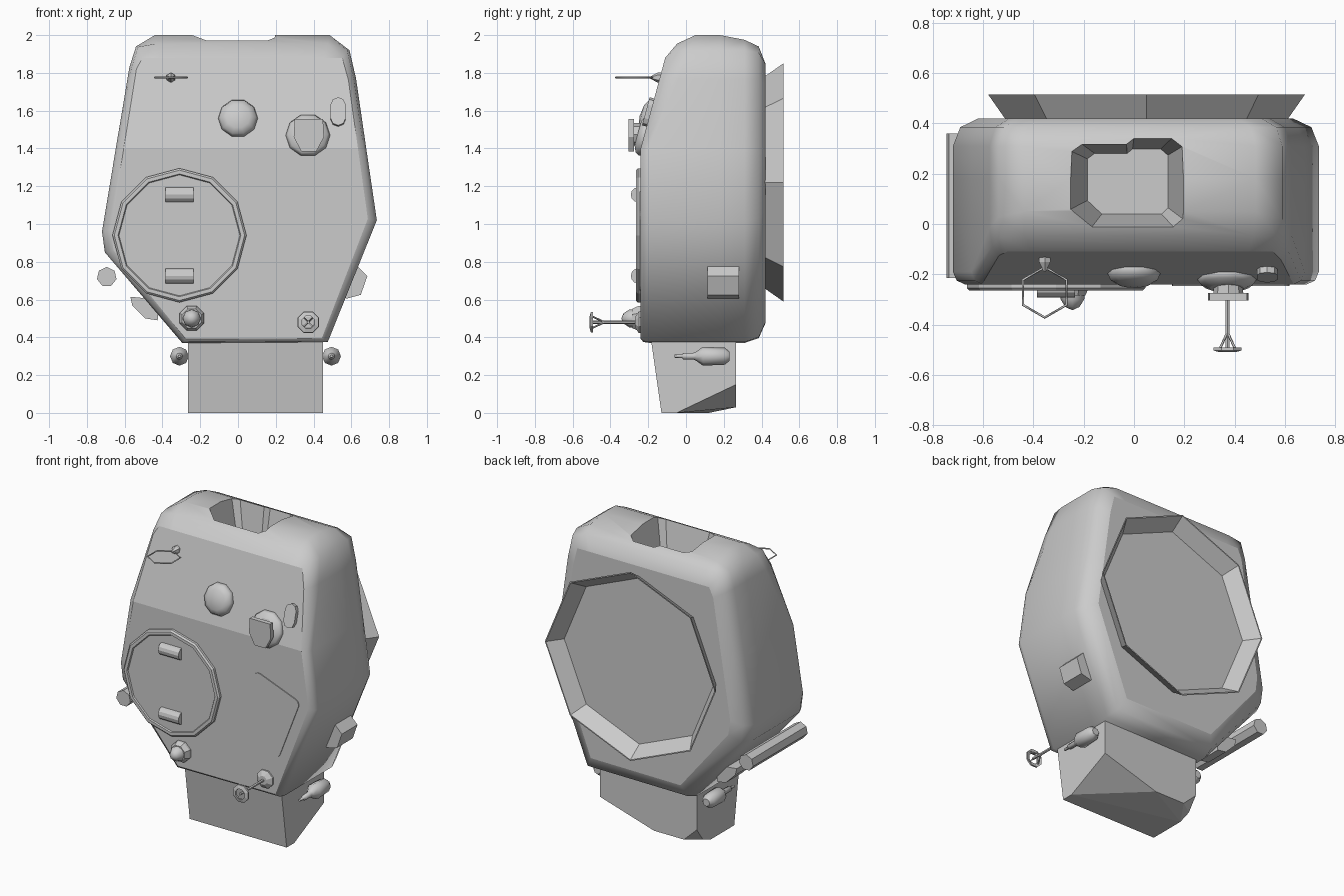
import bpy, bmesh, math
from mathutils import Vector, Matrix

if "Cube" in bpy.data.objects:
    bpy.data.objects.remove(bpy.data.objects["Cube"])

TILT = -math.atan2(0.13, 0.48)      # lean of the upper front plate


def front_y(z):
    return -0.24 + max(0.0, z - 1.4) * 0.13 / 0.48


def loft(name, rings, caps=True, closed=False, smooth=False):
    """Skin a list of equal-length rings."""
    bm = bmesh.new()
    vs = [[bm.verts.new(p) for p in r] for r in rings]
    n = len(rings[0])
    pairs = list(zip(vs, vs[1:])) + ([(vs[-1], vs[0])] if closed else [])
    for a, b in pairs:
        for i in range(n):
            j = (i + 1) % n
            bm.faces.new((a[i], a[j], b[j], b[i])).smooth = smooth
    if caps and not closed:
        bm.faces.new(vs[0])
        bm.faces.new(vs[-1])
    bmesh.ops.remove_doubles(bm, verts=bm.verts, dist=0.0005)
    bmesh.ops.recalc_face_normals(bm, faces=bm.faces)
    me = bpy.data.meshes.new(name)
    bm.to_mesh(me)
    bm.free()
    ob = bpy.data.objects.new(name, me)
    bpy.context.collection.objects.link(ob)
    return ob


def prism(name, poly, y0, y1, c=(0, 0, 0), rot=0):
    """Extrude an x,z outline along y."""
    ob = loft(name, [[(x, y, z) for x, z in poly] for y in (y0, y1)])
    ob.data.transform(Matrix.Translation(c) @ Matrix.Rotation(rot, 4, 'X'))
    return ob


def lathe(name, c, prof, n=8, rot=0, phase=0.0, closed=False, smooth=False):
    """Turn (distance forward, radius) pairs about the y axis."""
    ang = [2 * math.pi * (i + phase) / n for i in range(n)]
    rings = [[(r * math.sin(a), -d, r * math.cos(a)) for a in ang] for d, r in prof]
    ob = loft(name, rings, closed=closed, smooth=smooth)
    ob.data.transform(Matrix.Translation(c) @ Matrix.Rotation(rot, 4, 'X'))
    return ob


def wire(name, paths, r, cyclic=False):
    cu = bpy.data.curves.new(name, 'CURVE')
    cu.dimensions = '3D'
    cu.bevel_depth = r
    cu.bevel_resolution = 0
    cu.use_fill_caps = True
    for pts in paths:
        s = cu.splines.new('POLY')
        s.points.add(len(pts) - 1)
        for p, q in zip(s.points, pts):
            p.co = (*q, 1)
        s.use_cyclic_u = cyclic
    ob = bpy.data.objects.new(name, cu)
    bpy.context.collection.objects.link(ob)
    return ob


# Main shell: one outline, inset and placed at several depths
outline = [(0.475, 0.375), (0.735, 1.02), (0.679, 1.4), (0.625, 1.77), (0.59, 1.92),
           (0.485, 2.0), (-0.44, 2.0), (-0.54, 1.94), (-0.575, 1.83), (-0.647, 1.4),
           (-0.72, 0.96), (-0.705, 0.85), (-0.295, 0.37)]


def section(kx, kz, ztop, depth):
    ring = []
    for x, z in outline:
        z2 = min(1.4 + (z - 1.4) * kz, ztop)
        ring.append((x * kx, depth(z2), z2))
    return ring


bm = bmesh.new()
sections = [
    section(0.935, 0.98, 1.88, front_y),
    section(0.98, 0.995, 1.955, lambda z: front_y(z) + 0.015 + max(0, z - 1.4) * 0.05),
    section(1, 1, 2.0, lambda z: front_y(z) + 0.05 + max(0, z - 1.4) * 0.13),
    section(1, 1, 2.0, lambda z: 0.18),
    section(1, 1, 1.975, lambda z: 0.31),
    section(0.96, 0.975, 1.94, lambda z: 0.385),
    section(0.86, 0.9, 1.85, lambda z: 0.42)]
vs = [[bm.verts.new(p) for p in r] for r in sections]
n = len(outline)
for a, b in zip(vs, vs[1:]):
    for i in range(n):
        j = (i + 1) % n
        bm.faces.new((a[i], a[j], b[j], b[i])).smooth = True
f = vs[0]
bm.faces.new(f[2:10])               # leaning upper plate
bm.faces.new(f[9:] + f[:3])         # upright lower plate
bm.faces.new(vs[-1])
bmesh.ops.recalc_face_normals(bm, faces=bm.faces)
me = bpy.data.meshes.new("shell")
bm.to_mesh(me)
bm.free()
shell = bpy.data.objects.new("shell", me)
bpy.context.collection.objects.link(shell)

# Tapered opening in the roof
hole = [(-0.25, 0.29), (-0.21, 0.32), (-0.03, 0.32), (0, 0.345), (0.155, 0.345),
        (0.195, 0.31), (0.195, 0.02), (0.16, -0.015), (-0.17, -0.015), (-0.25, 0.06)]


def hole_ring(k, z):
    return [(-0.02 + (x + 0.02) * k, 0.18 + (y - 0.18) * k, z) for x, y in hole]


cutter = loft("roof_opening_cutter", [hole_ring(1.06, 2.05), hole_ring(0.72, 1.72)])
cutter.hide_render = True
mod = shell.modifiers.new("roof_opening", 'BOOLEAN')
mod.object = cutter
mod.solver = 'EXACT'
bpy.context.view_layer.objects.active = shell
bpy.ops.object.modifier_apply(modifier=mod.name)
bpy.data.objects.remove(cutter)

# Neck with broken-off underside
bm = bmesh.new()
for p in [(-0.265, -0.19, 0.42), (0.45, -0.19, 0.42), (0.45, 0.265, 0.42), (-0.265, 0.265, 0.42),
          (-0.265, -0.13, 0), (0.45, -0.13, 0), (0.45, -0.05, 0), (0.45, 0.265, 0.15),
          (0.05, 0.265, 0.03), (-0.17, 0.265, 0.03), (-0.265, 0.12, 0), (-0.265, 0.2, 0.03),
          (-0.265, 0.265, 0.12)]:
    bm.verts.new(p)
bmesh.ops.convex_hull(bm, input=bm.verts)
bmesh.ops.dissolve_limit(bm, angle_limit=0.02, verts=bm.verts, edges=bm.edges)
me = bpy.data.meshes.new("neck")
bm.to_mesh(me)
bm.free()
bpy.context.collection.objects.link(bpy.data.objects.new("neck", me))

# Flared collar on the back
lathe("back_collar", (0.05, 0, 1.22), [(-0.415, 0.56), (-0.515, 0.63), (-0.515, 0.622), (-0.415, 0.55)],
      8, closed=True)

# Round hatch with two grips
lathe("hatch", (-0.31, 0, 0.94), [(0.22, 0.355), (0.255, 0.355), (0.265, 0.345), (0.265, 0.325), (0.257, 0.32)], 12)
for z in (1.155, 0.725):
    arc = [(0.04 * math.cos(math.pi * k / 6), 0.038 * math.sin(math.pi * k / 6)) for k in range(7)]
    loft("hatch_grip", [[(x, -0.254 - b, z + a) for a, b in arc] for x in (-0.385, -0.235)])

# Slanted access panel with rounded corners
M = Matrix.Rotation(math.radians(-21), 2)
panel = []
for k, (sx, sz) in enumerate([(1, 1), (-1, 1), (-1, -1), (1, -1)]):
    for t in range(4):
        a = math.pi / 2 * (k + t / 3)
        p = M @ Vector((sx * 0.14 + 0.035 * math.cos(a), sz * 0.19 + 0.035 * math.sin(a)))
        panel.append((p.x + 0.385, p.y + 0.91))
prism("access_panel", panel, -0.22, -0.246)

# Domes and slot lamp on the leaning plate
lathe("round_lamp", (0, front_y(1.56), 1.56), [(-0.03, 0.09), (0, 0.105), (0.025, 0.095), (0.042, 0.065), (0.05, 0)],
      10, TILT, 0.5, smooth=True)
lathe("viewer_base", (0.37, front_y(1.47), 1.47), [(-0.03, 0.1), (0, 0.118), (0.02, 0.105), (0.035, 0.07)],
      10, TILT, 0.5, smooth=True)
lathe("viewer_stem", (0.375, 0, 1.475), [(0.2, 0.055), (0.28, 0.06)], 8)
shield = [(-0.075, 0.085), (0.075, 0.085), (0.08, -0.01), (0.04, -0.085), (-0.04, -0.085), (-0.08, -0.01)]
prism("viewer_hood", shield, -0.275, -0.305, (0.375, 0, 1.47))
slot = [(0.04 * math.cos(a), s * 0.037 + 0.04 * math.sin(a))
        for s, a0 in ((1, 0), (-1, math.pi)) for a in (a0 + math.pi * k / 4 for k in range(5))]
prism("slot_lamp", slot, 0.02, -0.025, (0.53, front_y(1.59), 1.59), TILT)

# Hexagonal wire loop on a small stub
lathe("loop_stub", (-0.355, front_y(1.775), 1.775), [(-0.02, 0.026), (0.012, 0.026), (0.05, 0.006)], 6)
wire("wire_loop", [[(-0.355 + 0.1 * math.sin(k * math.pi / 3), -0.272 + 0.1 * math.cos(k * math.pi / 3), 1.775)
                    for k in range(6)]], 0.005, True)

# Lower front nose lamp
lathe("nose_lamp_base", (-0.245, 0, 0.5), [(0.2, 0.07), (0.255, 0.07), (0.285, 0.055)], 8, 0, 0.5)
lathe("nose_lamp", (-0.245, 0, 0.5), [(0.26, 0.05), (0.3, 0.047), (0.33, 0.028), (0.343, 0)], 8, smooth=True)

# Forward antenna: base, rod, rim and struts
ax, az = 0.372, 0.48
lathe("antenna_base", (ax, 0, az), [(0.2, 0.062), (0.25, 0.062), (0.27, 0.03)], 8, 0, 0.5)
lathe("antenna_rod", (ax, 0, az), [(0.25, 0.009), (0.505, 0.009)], 6)
lathe("antenna_rim", (ax, 0, az), [(0.492, 0.06), (0.503, 0.06), (0.51, 0.035), (0.5, 0.035)], 8, 0, 0.5, True)
wire("antenna_struts", [[(ax, -0.43, az), (ax + 0.045 * math.cos(a), -0.5, az + 0.045 * math.sin(a))]
                        for a in (math.pi / 4 + k * math.pi / 2 for k in range(4))], 0.005)

# Nozzles on both sides of the neck
for x in (-0.31, 0.495):
    lathe("side_nozzle", (x, 0, 0.3), [(-0.23, 0.025), (-0.205, 0.045), (-0.09, 0.05), (-0.055, 0.025),
                                       (-0.04, 0.018), (0.015, 0.018), (0.02, 0.01), (0.06, 0.008)],
          8, smooth=True)

# Side blocks and long side tube
prism("right_block", [(0.63, 0.78), (0.685, 0.725), (0.65, 0.625), (0.575, 0.605), (0.53, 0.65)], 0.115, 0.28)
prism("left_block", [(-0.57, 0.615), (-0.56, 0.57), (-0.49, 0.5), (-0.425, 0.49), (-0.42, 0.6)], 0.115, 0.28)
lathe("side_tube", (-0.695, 0, 0.72), [(0.215, 0.053), (-0.36, 0.053)], 7)
